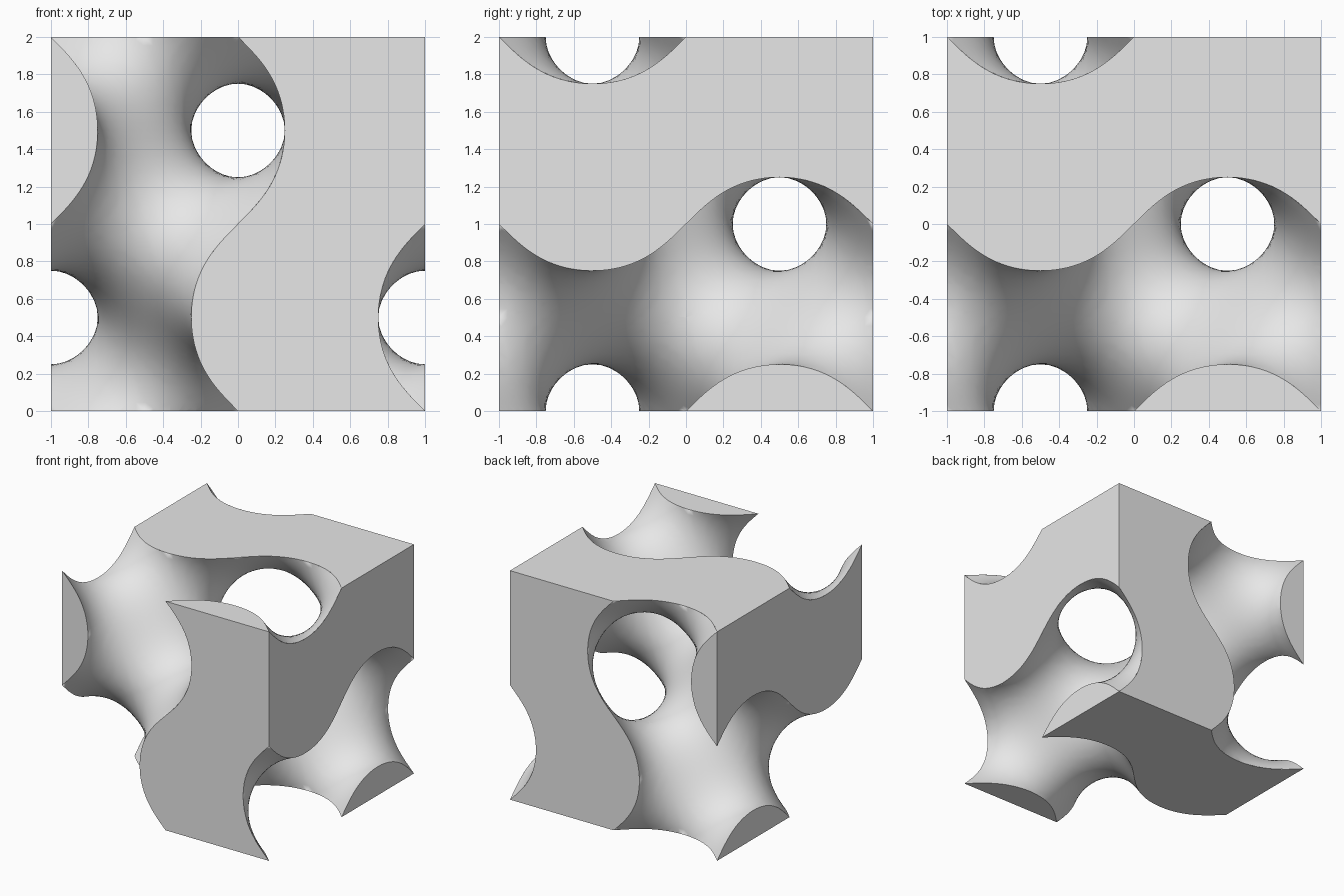
import bpy
import bmesh
from itertools import product
from math import sin, cos, pi, atan
from mathutils import Vector

CELLS = 44            # grid cells along one side of the block
ROWS = 88             # strips in each flat face
STEP = 2 / CELLS
SIZE = CELLS + 4      # grid reaches a little past the block
LIFT = Vector((0, 0, 1))

cube = bpy.data.objects.get("Cube")
if cube:
    bpy.data.objects.remove(cube, do_unlink=True)

grey = bpy.data.materials.new("light_grey")
grey.use_nodes = True
grey.diffuse_color = (0.8, 0.8, 0.8, 1)
grey.node_tree.nodes["Principled BSDF"].inputs["Base Color"].default_value = grey.diffuse_color


def field(p):
    """Gyroid with one period across the block; negative is solid."""
    x, y, z = p * pi
    return sin(x) * cos(y) + sin(y) * cos(z) + sin(z) * cos(x)


def slope(p):
    x, y, z = p * pi
    return pi * Vector((cos(x) * cos(y) - sin(z) * sin(x),
                        cos(y) * cos(z) - sin(x) * sin(y),
                        cos(z) * cos(x) - sin(y) * sin(z)))


def grid_point(i):
    return Vector([-1 + (n - 1.5) * STEP for n in i])


def shift(i, axis, amount):
    moved = list(i)
    moved[axis] += amount
    return tuple(moved)


def finish(bm, name, smooth):
    mesh = bpy.data.meshes.new(name)
    for v in bm.verts:
        v.co += LIFT
    for f in bm.faces:
        f.smooth = smooth
    bm.to_mesh(mesh)
    bm.free()
    mesh.materials.append(grey)
    bpy.context.collection.objects.link(bpy.data.objects.new(name, mesh))


# Curved walls: one vertex per crossed cell, pulled onto the gyroid
value = {i: field(grid_point(i)) for i in product(range(SIZE), repeat=3)}
corners = list(product((0, 1), repeat=3))
cell_edges = [(c, shift(c, a, 1)) for c in corners for a in range(3) if c[a] == 0]
bm = bmesh.new()
cell_vert = {}
for cell in product(range(SIZE - 1), repeat=3):
    at = {c: tuple(n + d for n, d in zip(cell, c)) for c in corners}
    if len({value[i] < 0 for i in at.values()}) == 1:
        continue
    hits = []
    for c, d in cell_edges:
        u, v = value[at[c]], value[at[d]]
        if (u < 0) != (v < 0):
            hits.append(grid_point(at[c]).lerp(grid_point(at[d]), u / (u - v)))
    p = sum(hits, Vector()) / len(hits)
    for _ in range(3):
        g = slope(p)
        p -= g * (field(p) / g.length_squared)
    cell_vert[cell] = bm.verts.new(p)

# Curved walls: one quad around every crossed grid edge
for i, u in value.items():
    for a in range(3):
        end = shift(i, a, 1)
        if end not in value or (u < 0) == (value[end] < 0):
            continue
        b, c = (a + 1) % 3, (a + 2) % 3
        ring = [shift(shift(i, b, m), c, n) for m, n in ((-1, -1), (0, -1), (0, 0), (-1, 0))]
        if all(r in cell_vert for r in ring):
            quad = [cell_vert[r] for r in ring]
            bm.faces.new(quad if u < 0 else quad[::-1])

# Trim the walls to the block
for a, side in product(range(3), (-1, 1)):
    normal = Vector()
    normal[a] = side
    bmesh.ops.bisect_plane(bm, geom=bm.verts[:] + bm.edges[:] + bm.faces[:],
                           plane_co=normal, plane_no=normal, clear_outer=True)
finish(bm, "gyroid_walls", True)

# Flat faces: strips between the wavy outlines on all six sides
bm = bmesh.new()


def add_strip(a, side, rows, spans):
    quad = []
    for t, span in zip(rows, spans):
        pair = []
        for s in span:
            p = Vector()
            p[a], p[a - 1], p[(a + 1) % 3] = side, s, t
            pair.append(bm.verts.new(p))
        quad += pair if not quad else pair[::-1]
    bm.faces.new(quad if side < 0 else quad[::-1])


def wave(t):
    return atan(sin(pi * t)) / pi


for a, side, k in product(range(3), (-1, 1), range(ROWS)):
    rows = [-1 + 2 * n / ROWS for n in (k, k + 1)]
    add_strip(a, side, rows, [(wave(t), min(wave(t) + 1, 1)) for t in rows])
    if rows[0] >= 0:
        add_strip(a, side, rows, [(-1, wave(t) - 1) for t in rows])
bmesh.ops.remove_doubles(bm, verts=bm.verts[:], dist=0.00001)
finish(bm, "flat_faces", False)
